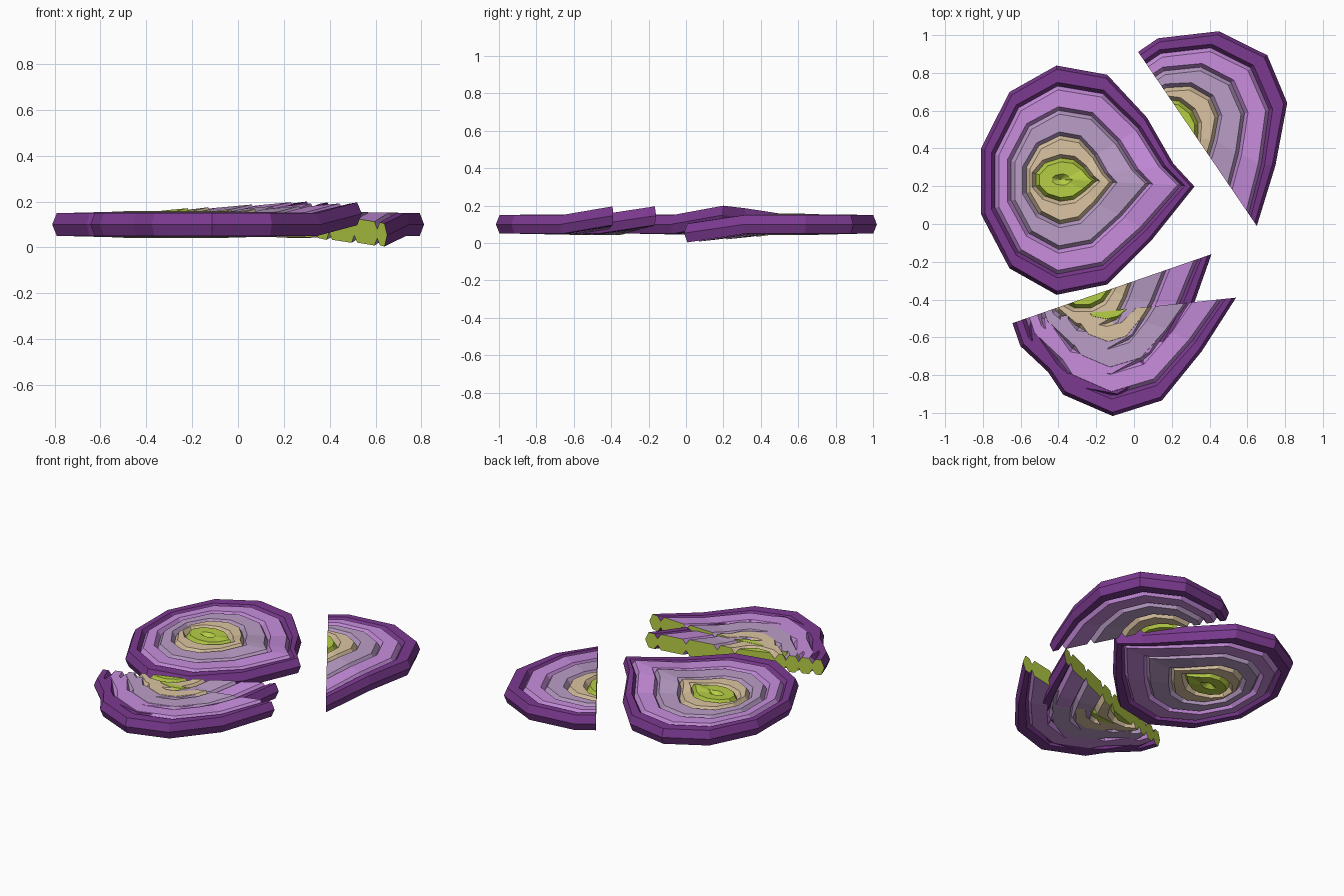
import bpy, bmesh, math
from mathutils import Matrix, Vector

if "Cube" in bpy.data.objects:
    bpy.data.objects.remove(bpy.data.objects["Cube"])

# Ring colours, outside to inside
COLORS = [(.20, .042, .28), (.58, .27, .73), (.50, .34, .58), (.72, .56, .36), (.47, .62, .06)]
NAMES = ["purple_skin", "pink_layer", "mauve_layer", "cream_layer", "green_core"]
MATS = []
for n, c in zip(NAMES, COLORS):
    m = bpy.data.materials.new(n)
    m.diffuse_color = (*c, 1)
    m.use_nodes = True
    m.node_tree.nodes["Principled BSDF"].inputs["Base Color"].default_value = m.diffuse_color
    MATS.append(m)

# Teardrop outline (normalised) and how much each corner lifts toward the tip
OUTLINE = [(-1, .27, 0), (-.65, .76, 0), (-.07, .99, 0), (.34, .91, 0), (.64, .54, 0),
           (.84, .14, .036), (1, -.06, .05), (.68, -.52, 0), (.34, -.91, 0),
           (-.07, -1, 0), (-.65, -.77, 0), (-1, -.3, 0)]
# Ring sizes: left reach, tip reach, half width
RINGS = [(.43, .70, .61), (.355, .63, .50), (.27, .46, .37), (.19, .27, .235), (.14, .18, .115)]
CUT_V = -.055


def profile():
    """Loops of (size, grow, half height, material) from rim to core."""
    out = []
    for i, r in enumerate(RINGS):
        h = .05 + .002 * i
        if i:
            out.append((r, 0, .02, i - 1))
        out.append((r, -.02, h, i))
        if i < len(RINGS) - 1:
            out.append((RINGS[i + 1], .02, h, i))
    out.append(((.055, .055, .03), 0, .057, 4))
    return out


def slice_mesh():
    bm = bmesh.new()

    def loop(r, grow, z):
        vs = []
        for u, v, lift in OUTLINE:
            rx = (r[1] if u > 0 else r[0]) + grow
            vs.append(bm.verts.new((u * rx, v * (r[2] + grow), z + lift * r[1] / .70)))
        return vs

    rim = loop(RINGS[0], 0, 0)
    n = len(OUTLINE)
    for side in (1, -1):
        prev = rim
        for r, grow, h, mat in profile():
            cur = loop(r, grow, side * h)
            for k in range(n):
                j = (k + 1) % n
                bm.faces.new((prev[k], prev[j], cur[j], cur[k])).material_index = mat
            prev = cur
        # dimple in the core
        mid = bm.verts.new((-.01, 0, side * .025))
        for k in range(n):
            bm.faces.new((prev[k], prev[(k + 1) % n], mid)).material_index = 4
    return bm


def finish(bm, name):
    bmesh.ops.recalc_face_normals(bm, faces=bm.faces)
    me = bpy.data.meshes.new(name)
    bm.to_mesh(me)
    bm.free()
    for m in MATS:
        me.materials.append(m)
    ob = bpy.data.objects.new(name, me)
    bpy.context.collection.objects.link(ob)
    return ob


def half_slice(name, tip, angle, flip=False):
    bm = slice_mesh()
    res = bmesh.ops.bisect_plane(bm, geom=bm.verts[:] + bm.edges[:] + bm.faces[:],
                                 plane_co=(0, CUT_V, 0), plane_no=(0, 1, 0), clear_outer=True)
    edges = [e for e in bm.edges if e.is_boundary]
    # green cut face
    for f in bmesh.ops.triangle_fill(bm, edges=edges, use_beauty=True)["geom"]:
        if isinstance(f, bmesh.types.BMFace):
            f.material_index = 4
    ob = finish(bm, name)
    turn = Matrix.Rotation(math.pi, 4, 'X') if flip else Matrix.Identity(4)
    ob.matrix_world = (Matrix.Translation((*tip, .1)) @ Matrix.Rotation(math.radians(angle), 4, 'Z')
                       @ turn @ Matrix.Translation((-.685, -CUT_V, 0)))
    return ob


# Whole slice
finish(slice_mesh(), "whole_slice").location = (-.38, .235, .1)
# Half slices: one flipped at the back right, two overlapping in front
half_slice("back_half_slice", (.65, -.01), -55.7, True)
half_slice("front_half_slice_inner", (.41, -.16), 19.1)
half_slice("front_half_slice_outer", (.54, -.39), 6)
